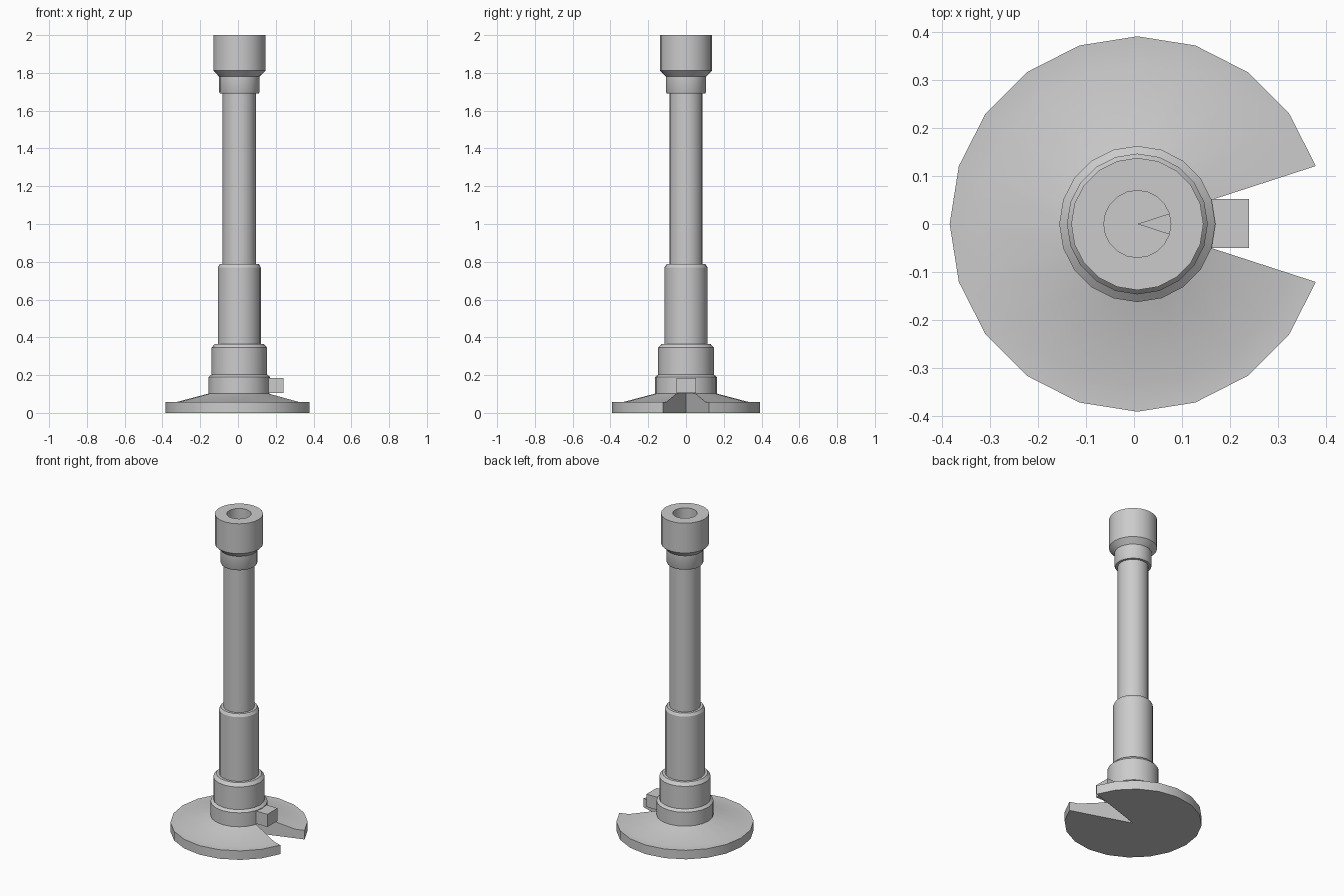
import bpy, bmesh, math

if "Cube" in bpy.data.objects:
    bpy.data.objects.remove(bpy.data.objects["Cube"])

SIDES = 20
CX = 0.007
STEP = 2 * math.pi / SIDES


def lathe(bm, profile, first, last):
    """Revolve (radius, z) points from step `first` to step `last`."""
    rings = []
    for i in range(first, last + 1):
        a = i * STEP
        rings.append([bm.verts.new((CX + r * math.cos(a), r * math.sin(a), z)) for r, z in profile])
    for r0, r1 in zip(rings, rings[1:]):
        for k in range(len(profile) - 1):
            bm.faces.new((r0[k], r1[k], r1[k + 1], r0[k + 1]))
    return rings


def finish(bm, name, smooth=True):
    bmesh.ops.remove_doubles(bm, verts=bm.verts, dist=1e-5)
    bmesh.ops.dissolve_degenerate(bm, edges=bm.edges, dist=1e-5)
    bmesh.ops.recalc_face_normals(bm, faces=bm.faces)
    mesh = bpy.data.meshes.new(name)
    bm.to_mesh(mesh)
    bm.free()
    obj = bpy.data.objects.new(name, mesh)
    bpy.context.collection.objects.link(obj)
    if smooth:
        bpy.ops.object.select_all(action='DESELECT')
        obj.select_set(True)
        bpy.context.view_layer.objects.active = obj
        bpy.ops.object.shade_smooth_by_angle(angle=math.radians(30))
    return obj


# Round foot with a two-segment wedge left open towards +x
bm = bmesh.new()
foot = [(0, 0), (0.392, 0), (0.392, 0.057), (0.335, 0.057), (0.163, 0.102)]
rings = lathe(bm, foot, 1, SIDES - 1)
apex = bm.verts.new((CX, 0, 0.102))
for ring in (rings[0], rings[-1]):          # wedge walls
    bm.faces.new(ring + [apex])
tip = bm.verts.new((CX + 0.163, 0, 0.102))  # wedge ceiling
bm.faces.new((apex, rings[0][-1], tip))
bm.faces.new((apex, tip, rings[-1][-1]))
finish(bm, "foot")

# Stepped tube with its bore
bm = bmesh.new()
tube = [(0.163, 0.102), (0.163, 0.19), (0.147, 0.203), (0.147, 0.345), (0.130, 0.365),
        (0.114, 0.365), (0.114, 0.77), (0.104, 0.787), (0.088, 0.787), (0.088, 1.69),
        (0.102, 1.69), (0.107, 1.70), (0.107, 1.78), (0.138, 1.812), (0.138, 2.0),
        (0.07, 2.0), (0.07, 0.102)]
lathe(bm, tube, 0, SIDES)
finish(bm, "tube")

# Inlet block on the side, above the wedge
bm = bmesh.new()
bmesh.ops.create_cube(bm, size=1)
for v in bm.verts:
    v.co = (0.195 + v.co.x * 0.09, 0.001 + v.co.y * 0.102, 0.146 + v.co.z * 0.08)
finish(bm, "inlet_block", smooth=False)
